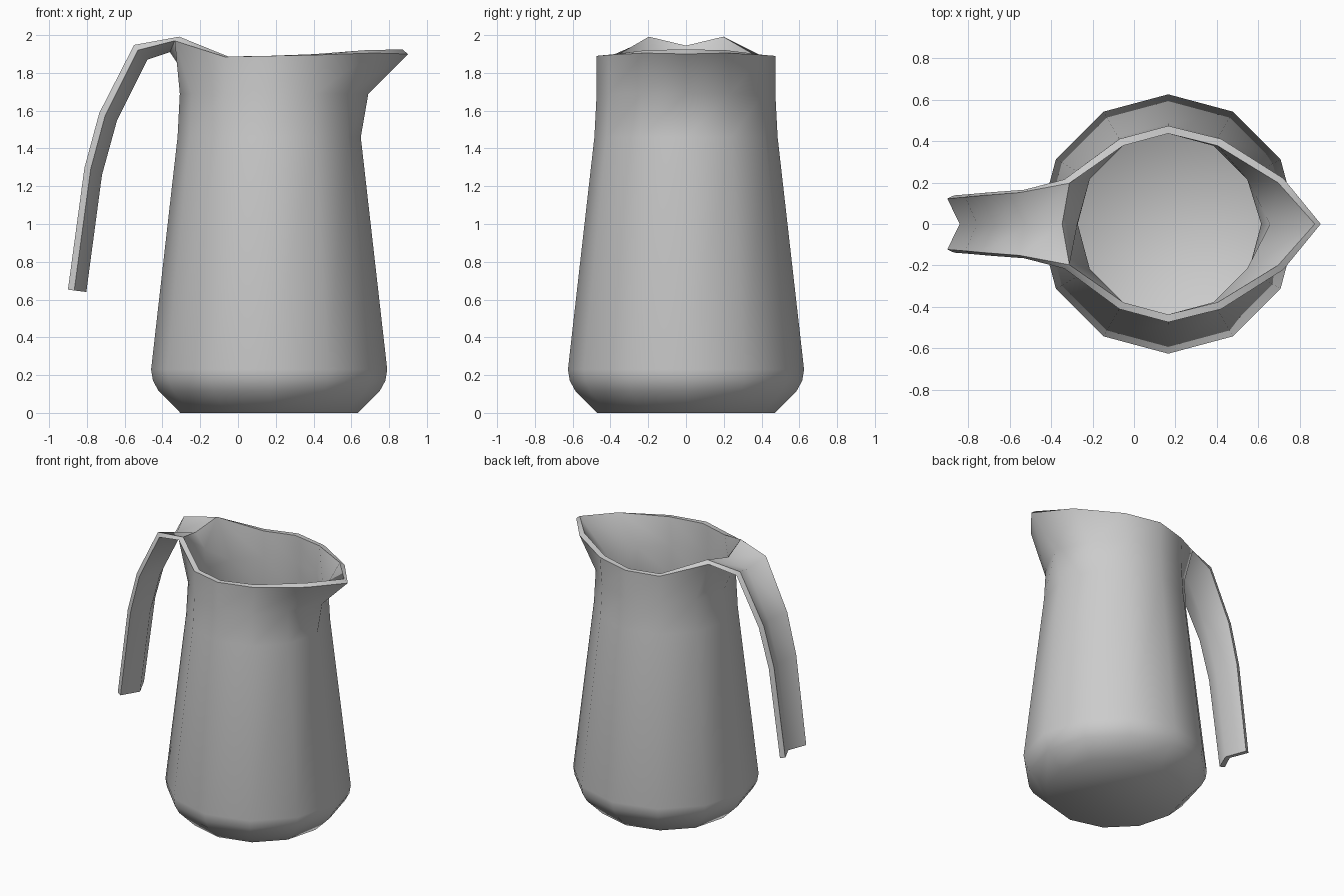
import bpy, bmesh
from math import sin, cos, pi

if "Cube" in bpy.data.objects:
    bpy.data.objects.remove(bpy.data.objects["Cube"])

SIDES, CX = 12, 0.165
bm = bmesh.new()


def mirrored(half):
    """Angles 0..180 given; returns the full ring by mirroring in y."""
    return half + [(x, -y, z) for x, y, z in half[-2:0:-1]]


def ring(r, z):
    return [(CX + r * cos(2 * pi * j / SIDES), r * sin(2 * pi * j / SIDES), z)
            for j in range(SIDES)]


# Body rings from base to neck
rings = [ring(r, z) for r, z in
         [(0.47, 0), (0.585, 0.115), (0.615, 0.17), (0.625, 0.23),
          (0.485, 1.46), (0.473, 1.69)]]
rings[-1][0] = (0.69, 0, 1.69)  # throat of the spout

# Rim: spout tip at 0 degrees, raised handle root at 150 to 210 degrees
rings.append(mirrored([(0.90, 0, 1.90), (0.72, 0.22, 1.905), (0.42, 0.41, 1.895),
                       (CX, 0.473, 1.89), (-0.07, 0.41, 1.885),
                       (-0.335, 0.215, 1.97), (-0.308, 0, 1.83)]))

rows = [[bm.verts.new(p) for p in pts] for pts in rings]
bm.faces.new(rows[0][::-1])
for lo, hi in zip(rows, rows[1:]):
    for j in range(SIDES):
        k = (j + 1) % SIDES
        bm.faces.new((lo[j], lo[k], hi[k], hi[j]))

# Handle: V-shaped strip pulled out of the rim
rim = rows[-1]
mid = bm.verts.new((-0.36, 0, 1.91))
bm.faces.new((rim[5], rim[6], mid))
bm.faces.new((rim[6], rim[7], mid))
last = [rim[5], mid, rim[7]]
# edge x, edge z, half width, middle x, middle z
for ex, ez, w, mx, mz in [(-0.53, 1.92, 0.165, -0.48, 1.87),
                          (-0.703, 1.575, 0.152, -0.64, 1.55),
                          (-0.78, 1.29, 0.145, -0.72, 1.26),
                          (-0.867, 0.648, 0.138, -0.803, 0.64)]:
    row = [bm.verts.new(p) for p in [(ex, w, ez), (mx, 0, mz), (ex, -w, ez)]]
    for j in range(2):
        bm.faces.new((last[j], last[j + 1], row[j + 1], row[j]))
    last = row

mesh = bpy.data.meshes.new("jug")
bm.to_mesh(mesh)
bm.free()
jug = bpy.data.objects.new("jug", mesh)
bpy.context.collection.objects.link(jug)
bpy.context.view_layer.objects.active = jug
jug.select_set(True)

# Wall thickness
solid = jug.modifiers.new("wall", 'SOLIDIFY')
solid.thickness = 0.037
solid.offset = -1
bpy.ops.object.modifier_apply(modifier="wall")
bpy.ops.object.shade_smooth_by_angle(angle=1.05)
